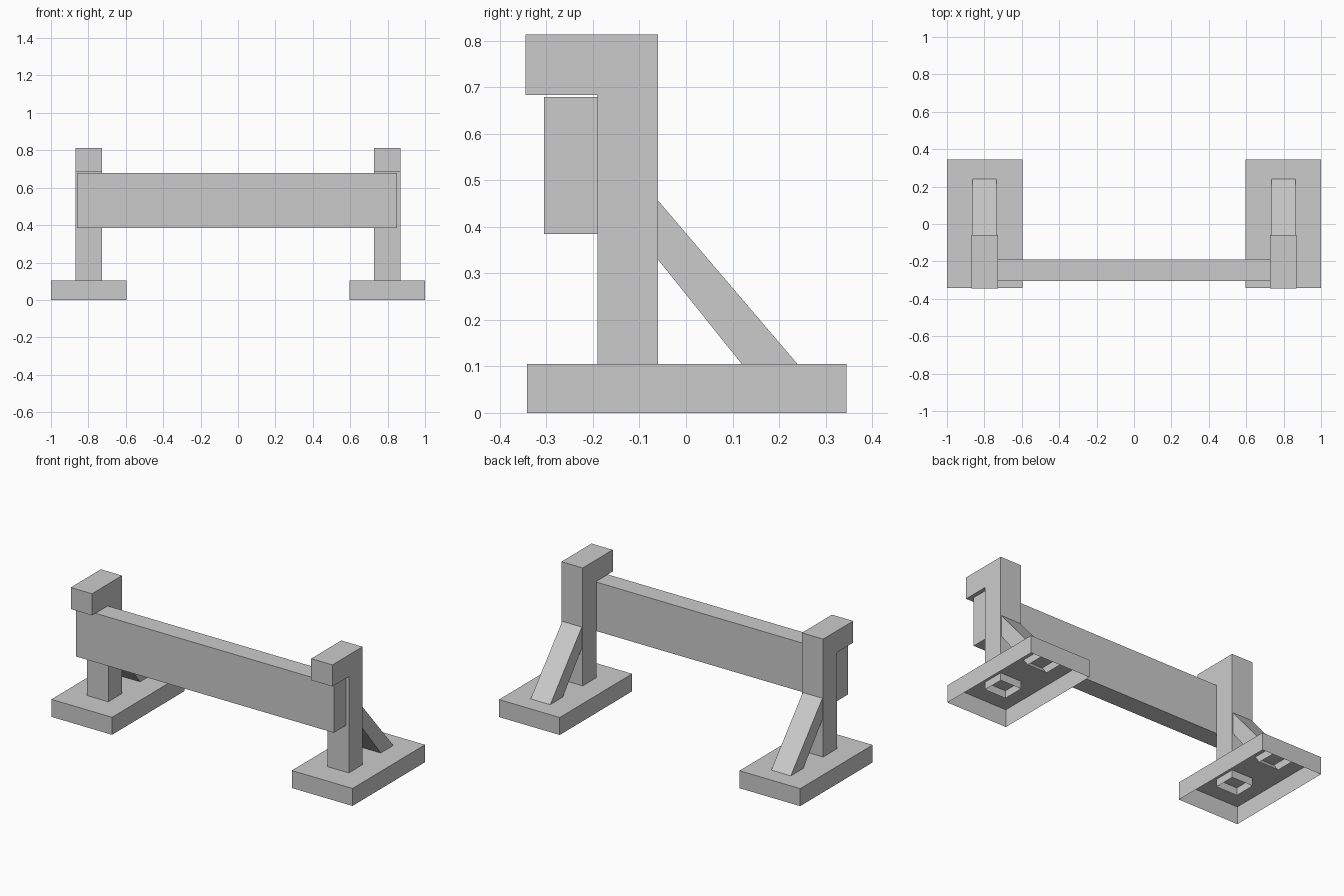
import bpy

if "Cube" in bpy.data.objects:
    bpy.data.objects.remove(bpy.data.objects["Cube"])


def prism(name, profile, x0, x1, open_edges=()):
    """Extrude a (y, z) profile along x, leaving the listed profile edges open."""
    n = len(profile)
    verts = [(x, y, z) for x in (x0, x1) for y, z in profile]
    faces = [tuple(reversed(range(n))), tuple(range(n, 2 * n))]
    for i in range(n):
        if i not in open_edges:
            j = (i + 1) % n
            faces.append((i, j, n + j, n + i))
    mesh = bpy.data.meshes.new(name)
    mesh.from_pydata(verts, [], faces)
    obj = bpy.data.objects.new(name, mesh)
    bpy.context.collection.objects.link(obj)
    return obj


def rect(y0, y1, z0, z1):
    # Edge 0 is the bottom
    return [(y0, z0), (y1, z0), (y1, z1), (y0, z1)]


# Hooked post: upright with a head reaching over the beam
POST = [(-0.19, 0.06), (-0.06, 0.06), (-0.06, 0.813),
        (-0.345, 0.813), (-0.345, 0.683), (-0.19, 0.683)]

# Diagonal brace from the foot up into the post
BRACE = [(0.156, 0.06), (0.278, 0.06), (-0.07, 0.468), (-0.07, 0.342)]

for side, s in (("left", -1), ("right", 1)):
    def span(a, b):
        return sorted((s * a, s * b))

    # Hollow foot, open underneath
    prism(side + "_foot", rect(-0.342, 0.345, 0, 0.105), *span(0.597, 1.0), open_edges=(0,))
    prism(side + "_post", POST, *span(0.728, 0.869), open_edges=(0,))
    prism(side + "_brace", BRACE, *span(0.734, 0.864), open_edges=(0,))

# Cross beam hung on the front of the posts
prism("cross_beam", rect(-0.305, -0.189, 0.385, 0.679), -0.862, 0.85)
